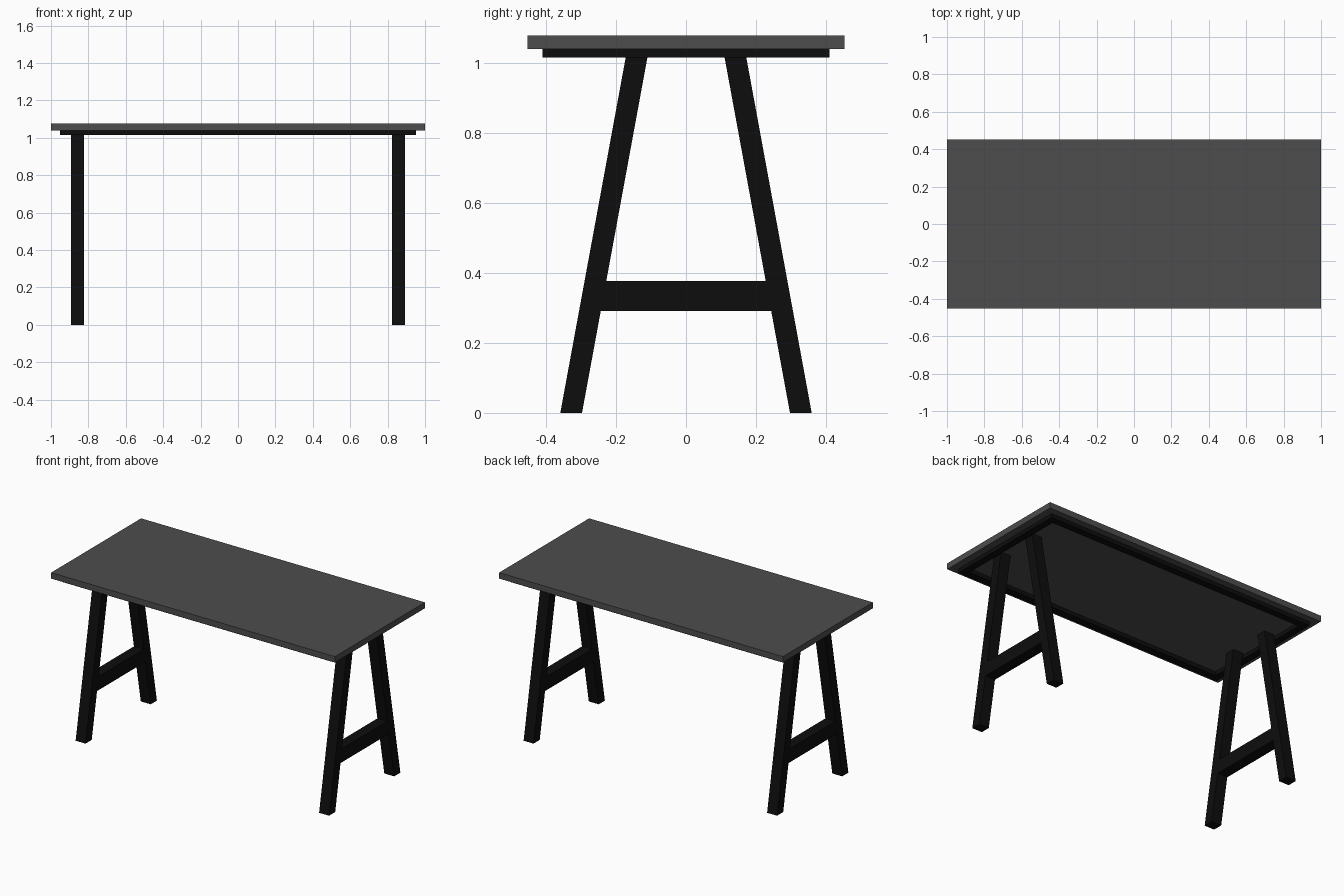
import bpy
import bmesh

old = bpy.data.objects.get("Cube")
if old:
    bpy.data.objects.remove(old, do_unlink=True)


def material(name, grey):
    mat = bpy.data.materials.new(name)
    mat.use_nodes = True
    color = (grey, grey, grey, 1.0)
    mat.diffuse_color = color
    mat.node_tree.nodes["Principled BSDF"].inputs["Base Color"].default_value = color
    return mat


top_grey = material("charcoal_grey", 0.075)
steel_black = material("black_steel", 0.004)


def finish(name, bm, mat):
    bmesh.ops.recalc_face_normals(bm, faces=bm.faces)
    mesh = bpy.data.meshes.new(name)
    bm.to_mesh(mesh)
    bm.free()
    mesh.materials.append(mat)
    obj = bpy.data.objects.new(name, mesh)
    bpy.context.collection.objects.link(obj)
    return obj


def prism(name, profile, x0, x1, mat):
    """Extrude a (y, z) outline along x."""
    bm = bmesh.new()
    face = bm.faces.new([bm.verts.new((x0, y, z)) for y, z in profile])
    result = bmesh.ops.extrude_face_region(bm, geom=[face])
    moved = [v for v in result["geom"] if isinstance(v, bmesh.types.BMVert)]
    bmesh.ops.translate(bm, verts=moved, vec=(x1 - x0, 0, 0))
    return finish(name, bm, mat)


def rect(y0, y1, z0, z1):
    return [(y0, z0), (y1, z0), (y1, z1), (y0, z1)]


TOP_Z, UNDER_Z, FRAME_Z = 1.078, 1.04, 1.015

# Tabletop slab
prism("tabletop", rect(-0.4525, 0.4525, UNDER_Z, TOP_Z), -1, 1, top_grey)

# Rectangular rail frame under the top
FX, FY, RAIL = 0.953, 0.41, 0.045
for side, label in ((-1, "front"), (1, "back")):
    ys = sorted((side * FY, side * (FY - RAIL)))
    prism(label + "_rail", rect(*ys, FRAME_Z, UNDER_Z), -FX, FX, steel_black)
for side, label in ((-1, "right"), (1, "left")):
    xs = sorted((side * FX, side * (FX - RAIL)))
    prism(label + "_rail", rect(RAIL - FY, FY - RAIL, FRAME_Z, UNDER_Z), *xs, steel_black)


# Splayed A-frame legs with a crossbar at each end
def inner_y(z):
    return 0.297 - 0.184 * z


LEG_WIDTH = 0.062
LEG_X = (0.823, 0.893)
BAR_Z = (0.291, 0.377)

for sx, x_label in ((-1, "right"), (1, "left")):
    xs = sorted(sx * x for x in LEG_X)
    for sy, y_label in ((-1, "front"), (1, "back")):
        outline = [(sy * inner_y(0), 0), (sy * (inner_y(0) + LEG_WIDTH), 0),
                   (sy * (inner_y(UNDER_Z) + LEG_WIDTH), UNDER_Z),
                   (sy * inner_y(UNDER_Z), UNDER_Z)]
        prism(f"{y_label}_{x_label}_leg", outline, *xs, steel_black)
    low, high = BAR_Z
    bar = [(-inner_y(low), low), (inner_y(low), low),
           (inner_y(high), high), (-inner_y(high), high)]
    prism(x_label + "_crossbar", bar, *xs, steel_black)
